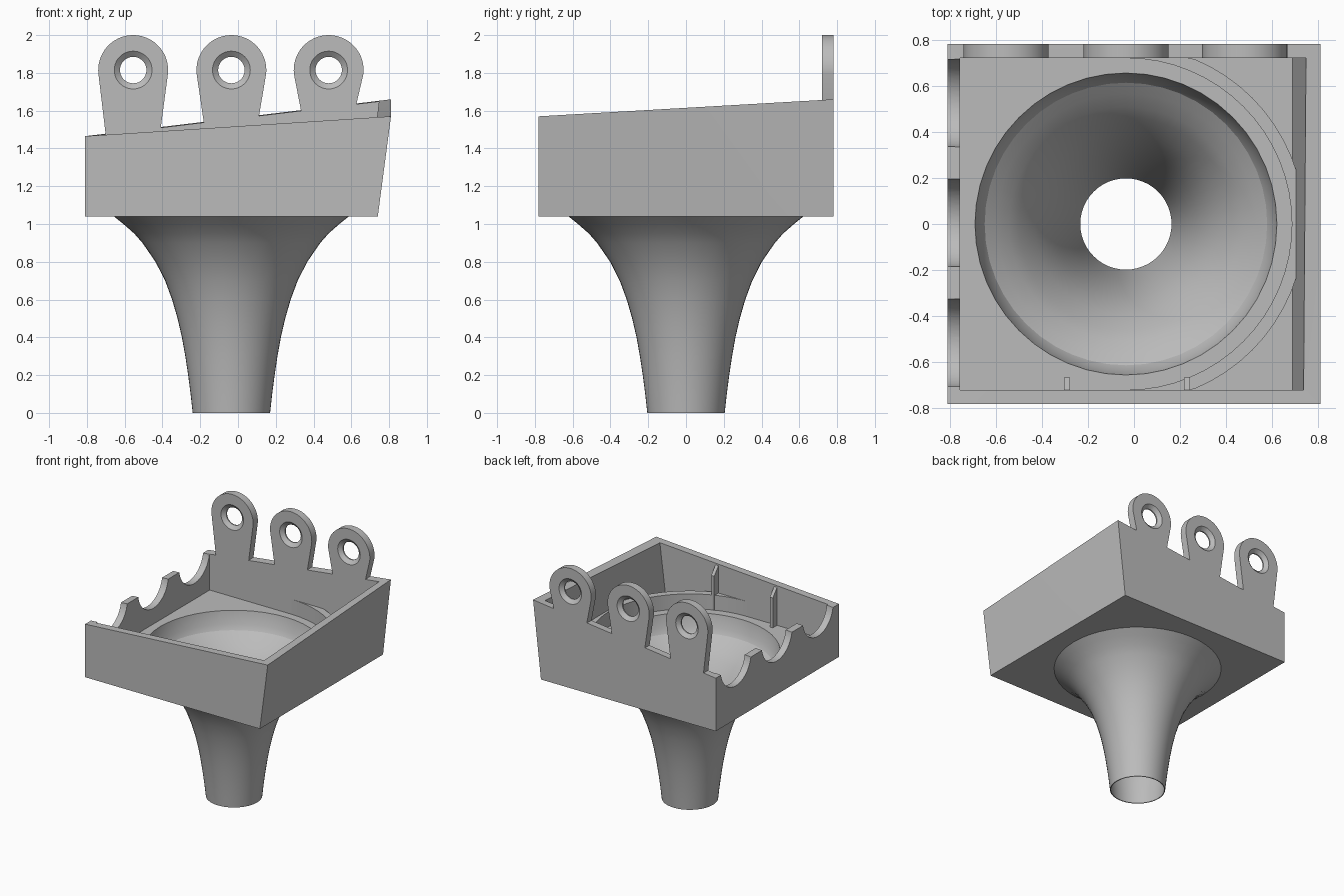
import bpy
import bmesh
from math import sin, cos, pi, radians
from mathutils import Matrix

cube = bpy.data.objects.get("Cube")
if cube:
    bpy.data.objects.remove(cube, do_unlink=True)

# One plain grey material
grey = bpy.data.materials.new("plain_grey")
grey.use_nodes = True
color = (0.5, 0.5, 0.5, 1.0)
grey.diffuse_color = color
grey.node_tree.nodes["Principled BSDF"].inputs["Base Color"].default_value = color

AXIS = -0.035          # x of the funnel axis
FLOOR = 1.18           # tray floor height
SEGMENTS = 48


def finish(name, bm):
    bmesh.ops.recalc_face_normals(bm, faces=bm.faces)
    mesh = bpy.data.meshes.new(name)
    bm.to_mesh(mesh)
    bm.free()
    obj = bpy.data.objects.new(name, mesh)
    mesh.materials.append(grey)
    bpy.context.collection.objects.link(obj)
    return obj


def loft(name, rings, caps=True, closed=False):
    """Skin a list of equally long point loops."""
    bm = bmesh.new()
    loops = [[bm.verts.new(p) for p in ring] for ring in rings]
    pairs = list(zip(loops, loops[1:]))
    if closed:
        pairs.append((loops[-1], loops[0]))
    for a, b in pairs:
        for i in range(len(a)):
            j = (i + 1) % len(a)
            bm.faces.new((a[i], a[j], b[j], b[i]))
    if caps and not closed:
        bm.faces.new(loops[0])
        bm.faces.new(loops[-1])
    bmesh.ops.triangulate(bm, faces=[f for f in bm.faces if len(f.verts) == 4])
    return finish(name, bm)


def circle(r, z):
    return [(r * cos(2 * pi * i / SEGMENTS), r * sin(2 * pi * i / SEGMENTS), z)
            for i in range(SEGMENTS)]


def revolve(name, profile, matrix, closed=False):
    obj = loft(name, [circle(r, z) for r, z in profile], closed=closed)
    obj.data.transform(matrix)
    return obj


def select_only(obj):
    bpy.ops.object.select_all(action='DESELECT')
    obj.select_set(True)
    bpy.context.view_layer.objects.active = obj


def cut(obj, cutter):
    cutter.hide_render = True
    mod = obj.modifiers.new("cut", 'BOOLEAN')
    mod.operation = 'DIFFERENCE'
    mod.solver = 'EXACT'
    mod.object = cutter
    select_only(obj)
    bpy.ops.object.modifier_apply(modifier=mod.name)
    bpy.data.objects.remove(cutter, do_unlink=True)


def smooth(obj):
    select_only(obj)
    bpy.ops.object.shade_smooth_by_angle(angle=radians(30))


def back_rim(x):
    return 1.465 + 0.195 * (x + 0.81) / 1.62


# Tray: sloping rim and one flared side wall
tray = loft("tray", [
    [(-0.81, -0.78, 1.04), (0.74, -0.78, 1.04), (0.74, 0.78, 1.04), (-0.81, 0.78, 1.04)],
    [(-0.81, -0.78, 1.465), (0.81, -0.78, 1.57), (0.81, 0.78, 1.66), (-0.81, 0.78, 1.465)]])


def hollow_ring(right, z):
    return [(-0.755, -0.72, z), (right, -0.72, z), (right, 0.72, z), (-0.755, 0.72, z)]


cut(tray, loft("tray_hollow", [hollow_ring(0.688, FLOOR), hollow_ring(0.79, 2.0)]))

# Funnel mouth through the tray floor
to_axis = Matrix.Translation((AXIS, 0, 0))
cut(tray, revolve("mouth_cutter", [(0.58, 1.0), (0.613, 1.04), (0.636, 1.08),
                                   (0.655, FLOOR), (0.655, 1.24)], to_axis))

# Three scallops in the left-hand side wall
for y in (-0.515, 0.005, 0.525):
    place = Matrix.Translation((-0.783, y, 1.5)) @ Matrix.Rotation(pi / 2, 4, 'Y')
    cut(tray, revolve("scallop_cutter", [(0.193, -0.06), (0.193, 0.06)], place))
smooth(tray)

# Thin flared funnel
outer = [(0.205, 0), (0.216, 0.1), (0.229, 0.2), (0.244, 0.3), (0.262, 0.4), (0.285, 0.5),
         (0.314, 0.6), (0.351, 0.7), (0.402, 0.8), (0.471, 0.9), (0.515, 0.95),
         (0.572, 1.0), (0.622, 1.04)]
inner = [(r - 0.007, z) for r, z in reversed(outer)]
funnel = revolve("funnel", outer + inner, to_axis, closed=True)
smooth(funnel)

# Raised half-round lip, trimmed by the tray walls
lip_rings = []
for i in range(33):
    a = -pi / 2 + pi * i / 32
    ring = []
    for r, z in ((0.72, FLOOR - 0.01), (0.775, FLOOR - 0.01), (0.775, 1.3), (0.72, 1.3)):
        x = min(AXIS + r * cos(a), 0.715)
        y = max(-0.725, min(0.725, r * sin(a)))
        ring.append((x, y, z))
    lip_rings.append(ring)
lip = loft("mouth_lip", lip_rings)
smooth(lip)

# Gusset fins on the inside of the front wall
for name, x, top in (("fin_right", -0.29, 1.49), ("fin_left", 0.23, 1.525)):
    shape = ((-0.725, FLOOR - 0.01), (-0.667, FLOOR - 0.01), (-0.667, top - 0.07), (-0.725, top))
    loft(name, [[(x + s, y, z) for y, z in shape] for s in (-0.013, 0.013)])

# Mounting tabs with countersunk holes on the back wall
for name, cx in (("tab_right", -0.555), ("tab_middle", AXIS), ("tab_left", 0.48)):
    cz, r, half = 1.815, 0.185, 0.145
    start = radians(-7)
    arc = [start + (pi - 2 * start) * i / 32 for i in range(33)]
    outline = [(cx + r * cos(a), cz + r * sin(a)) for a in arc]
    outline += [(cx + s * half, back_rim(cx + s * half) - 0.01) for s in (-1, 1)]
    tab = loft(name, [[(x, y, z) for x, z in outline] for y in (0.72, 0.78)])
    place = Matrix.Translation((cx, 0.75, cz)) @ Matrix.Rotation(pi / 2, 4, 'X')
    cut(tab, revolve("hole_cutter", [(0.11, -0.04), (0.1, -0.03), (0.07, -0.005),
                                     (0.07, 0.005), (0.1, 0.03), (0.11, 0.04)], place))
    smooth(tab)
